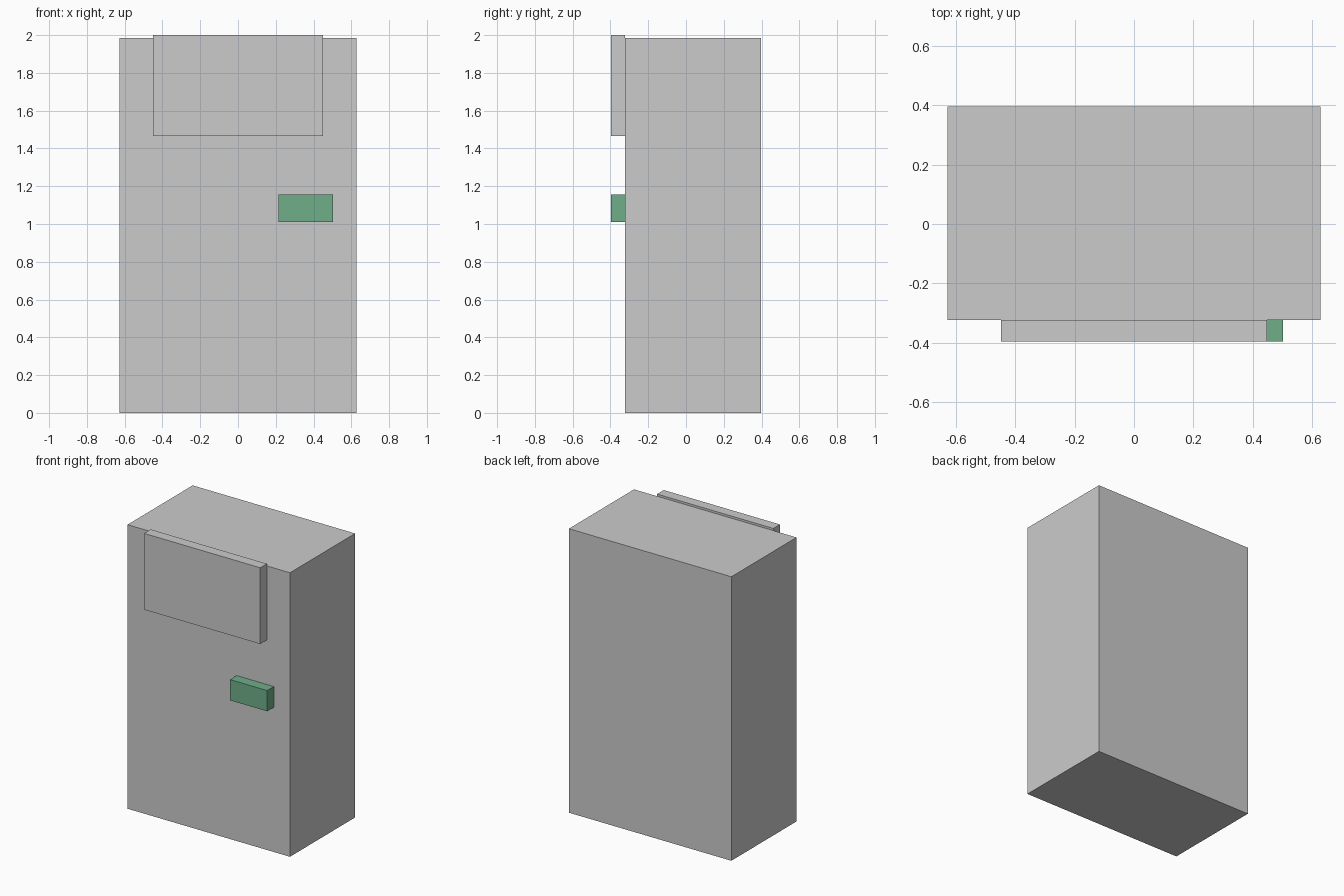
import bpy

if "Cube" in bpy.data.objects:
    bpy.data.objects.remove(bpy.data.objects["Cube"])


def box(name, x, y, z):
    """Axis-aligned box from (min, max) ranges."""
    centre = [(a + b) / 2 for a, b in (x, y, z)]
    bpy.ops.mesh.primitive_cube_add(size=1, location=centre)
    obj = bpy.context.object
    obj.name = name
    obj.scale = [b - a for a, b in (x, y, z)]
    bpy.ops.object.transform_apply(location=False, rotation=False, scale=True)
    return obj


FRONT, FACE, BACK = -0.396, -0.323, 0.396

# Main cabinet
box("cabinet_body", (-0.628, 0.628), (FACE, BACK), (0, 1.985))

# Raised panel across the upper front
box("upper_panel", (-0.449, 0.449), (FRONT, FACE), (1.467, 2.0))

# Green block on the front, below the panel
block = box("green_block", (0.215, 0.503), (FRONT, FACE), (1.011, 1.156))
green = bpy.data.materials.new("green")
green.diffuse_color = (0.16, 0.42, 0.25, 1)
green.use_nodes = True
green.node_tree.nodes["Principled BSDF"].inputs["Base Color"].default_value = green.diffuse_color
block.data.materials.append(green)
